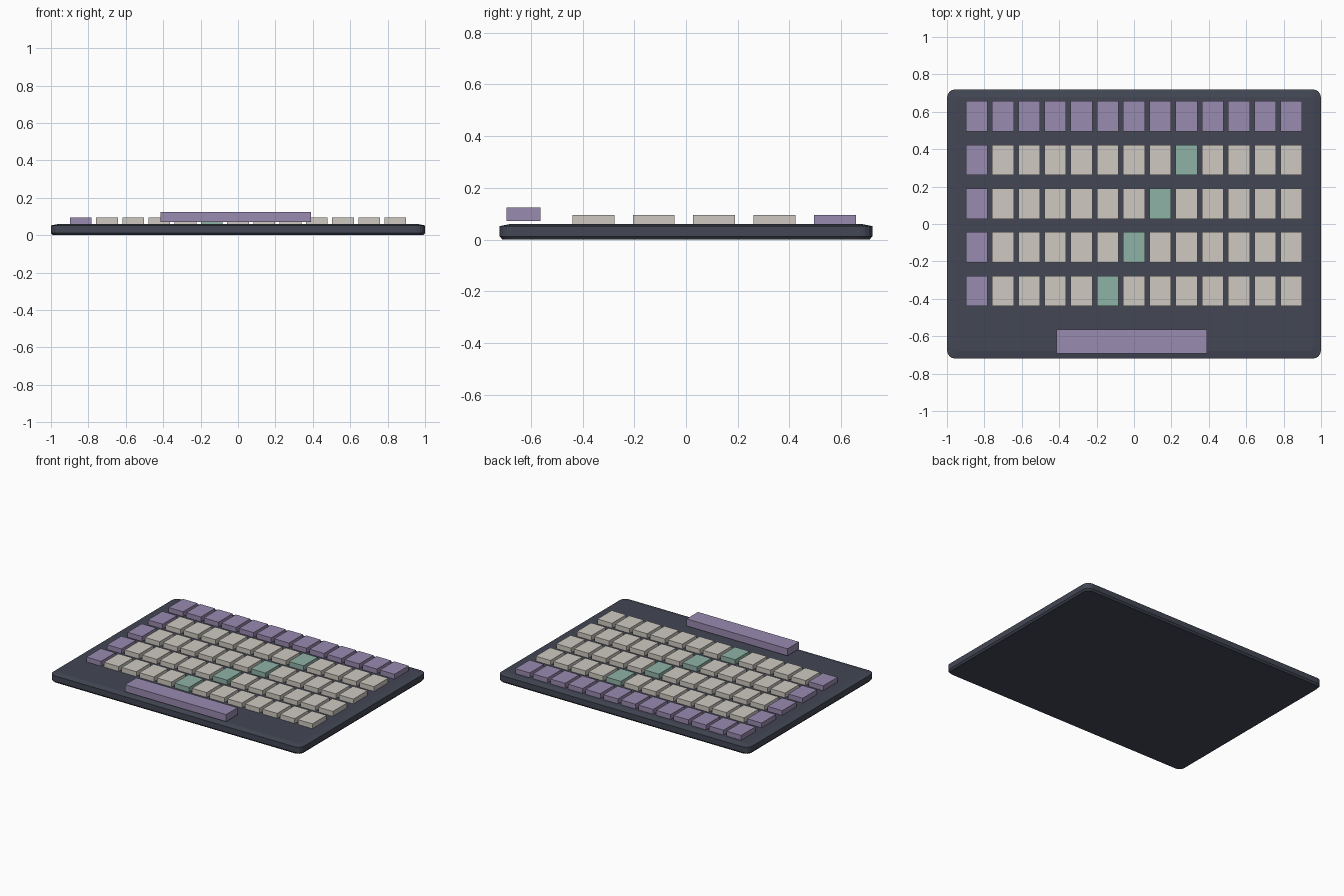
import bpy, bmesh, math

if "Cube" in bpy.data.objects:
    bpy.data.objects.remove(bpy.data.objects["Cube"])


def material(name, rgb):
    m = bpy.data.materials.new(name)
    m.diffuse_color = (*rgb, 1)
    m.use_nodes = True
    m.node_tree.nodes["Principled BSDF"].inputs["Base Color"].default_value = m.diffuse_color
    return m


CASE = material("slate", (0.056, 0.063, 0.089))
PURPLE = material("purple", (0.314, 0.258, 0.434))
CREAM = material("cream", (0.62, 0.584, 0.533))
GREEN = material("green", (0.275, 0.445, 0.381))


def finish(bm, name, mat):
    bmesh.ops.recalc_face_normals(bm, faces=bm.faces)
    me = bpy.data.meshes.new(name)
    bm.to_mesh(me)
    bm.free()
    me.materials.append(mat)
    ob = bpy.data.objects.new(name, me)
    bpy.context.collection.objects.link(ob)
    return ob


def box(name, center, size, mat):
    bm = bmesh.new()
    bmesh.ops.create_cube(bm, size=1)
    for v in bm.verts:
        v.co = [c + p * s for c, p, s in zip(center, v.co, size)]
    return finish(bm, name, mat)


def rounded_ring(bm, hx, hy, r, z, seg=4):
    ring = []
    for k, (sx, sy) in enumerate([(1, 1), (-1, 1), (-1, -1), (1, -1)]):
        for i in range(seg + 1):
            a = math.pi / 2 * (k + i / seg)
            ring.append(bm.verts.new((sx * (hx - r) + r * math.cos(a),
                                      sy * (hy - r) + r * math.sin(a), z)))
    return ring


# Case: thin rounded slab with a gently sloped top rim
bm = bmesh.new()
rings = [rounded_ring(bm, 1 - inset, 0.72 - inset, r, z) for inset, r, z in
         [(0.01, 0.04, 0.0), (0.0, 0.045, 0.012),
          (0.0, 0.045, 0.052), (0.04, 0.03, 0.06)]]
for lo, hi in zip(rings, rings[1:]):
    n = len(lo)
    for i in range(n):
        j = (i + 1) % n
        bm.faces.new((lo[i], lo[j], hi[j], hi[i]))
bm.faces.new(rings[0])
bm.faces.new(rings[-1])
finish(bm, "case", CASE)

# Key grid: purple top row and left column, green diagonal accents
for row in range(5):
    for col in range(13):
        if row == 0 or col == 0:
            mat = PURPLE
        elif row + col == 9 and row > 0:
            mat = GREEN
        else:
            mat = CREAM
        box(f"key_{row + 1}_{col + 1}",
            (-0.841 + 0.1402 * col, 0.576 - 0.2335 * row, 0.075),
            (0.116, 0.162, 0.04), mat)

# Space bar, raised just above the case
box("space_bar", (-0.012, -0.628, 0.0975), (0.804, 0.13, 0.051), PURPLE)
